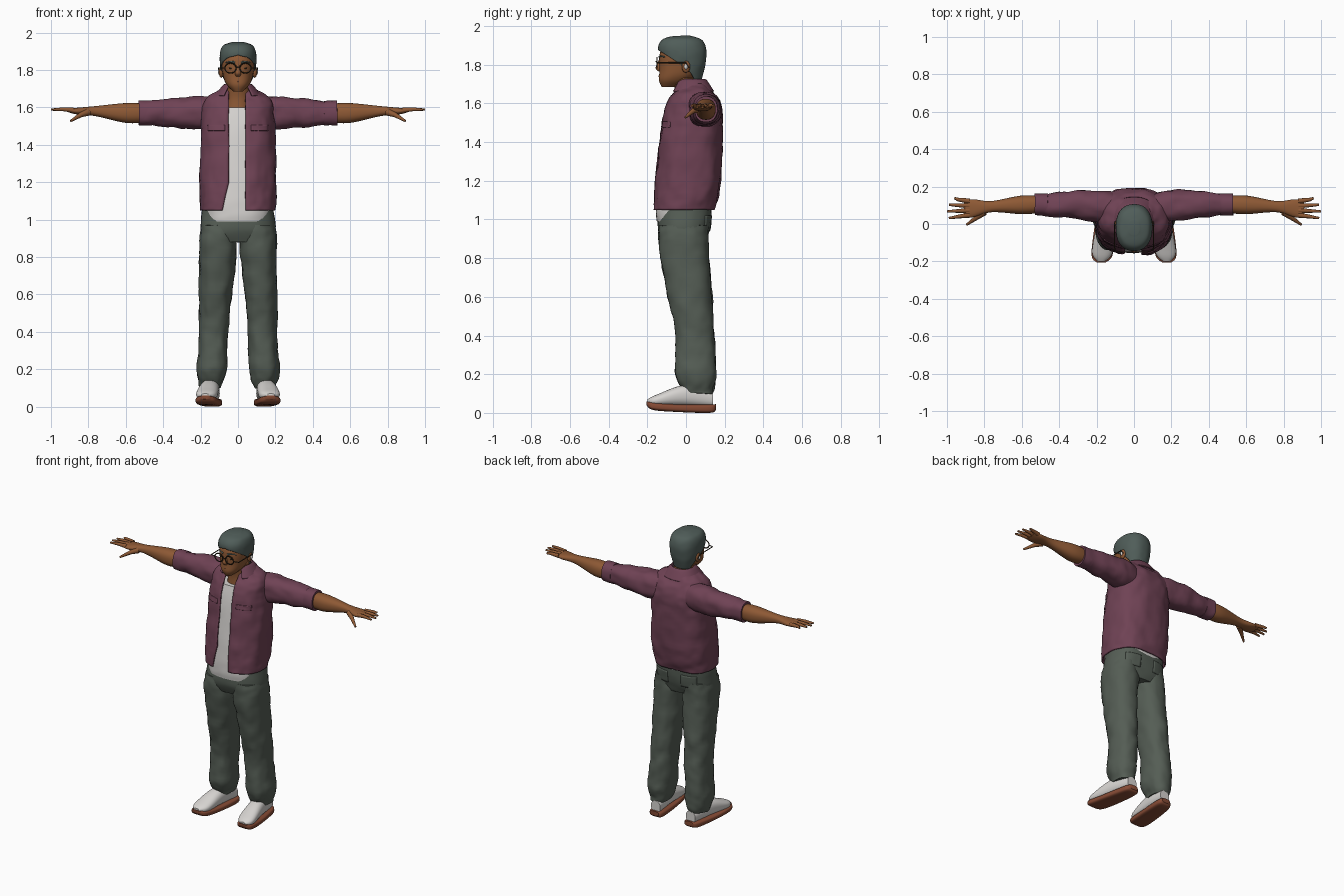
import bpy, bmesh, math
from mathutils import Vector, noise, Matrix

cube = bpy.data.objects.get("Cube")
if cube:
    bpy.data.objects.remove(cube, do_unlink=True)


def material(name, *rgb):
    mat = bpy.data.materials.new(name)
    mat.use_nodes = True
    mat.diffuse_color = (*rgb, 1)
    mat.node_tree.nodes["Principled BSDF"].inputs["Base Color"].default_value = (*rgb, 1)
    return mat


maroon = material("maroon cloth", .16, .055, .09)
green = material("grey green cloth", .09, .11, .09)
skin = material("brown skin", .27, .1, .035)
grey_hair = material("grey green hair", .08, .11, .1)
white = material("off white", .68, .66, .64)
russet = material("russet rubber", .24, .07, .035)
dark = material("dark frame", .03, .02, .01)
lips = material("dark lips", .17, .06, .03)
parts = []


def finish(name, bm, mat):
    mesh = bpy.data.meshes.new(name)
    bm.to_mesh(mesh)
    bm.free()
    mesh.materials.append(mat)
    part = bpy.data.objects.new(name, mesh)
    bpy.context.collection.objects.link(part)
    parts.append(part)
    return part


def blend_rings(rings, steps):
    """Catmull-Rom blend between cross-sections."""
    rows = []
    last = len(rings) - 1
    for i in range(last):
        before, start, end, after = (rings[max(i - 1, 0)], rings[i], rings[i + 1], rings[min(i + 2, last)])
        for k in range(steps):
            t = k / steps
            rows.append([b + t / 2 * (c - a + t * (2 * a - 5 * b + 4 * c - d + t * (3 * (b - c) + d - a)))
                         for a, b, c, d in zip(before, start, end, after)])
    return rows + [rings[last]]


def loft(name, mat, rings, axis="z", side=1, shift=lambda s: 0, gaps=None, power=2.3,
         count=40, steps=7, wrinkle=0, capped=True, thickness=0):
    """Rings are (position, centre, half width, half depth).
    shift gives the sideways centre; gaps gives the front opening angles of a ring."""
    bm = bmesh.new()
    loops = []
    for pos, centre, width, depth in blend_rings(rings, steps):
        begin, stop = gaps(pos, width) if gaps else (0, 0)
        span = math.tau - begin - stop
        loop = []
        for i in range(count):
            angle = begin + span * i / (count - 1 if gaps else count)
            sn, cs = math.sin(angle), math.cos(angle)
            u = shift(pos) + width * math.copysign(abs(sn) ** (2 / power), sn)
            v = centre - depth * math.copysign(abs(cs) ** (2 / power), cs)
            x, y, z = {"z": (u, v, pos), "x": (pos, u, v), "y": (u, pos, v)}[axis]
            loop.append(bm.verts.new((x * side, y, z)))
        loops.append(loop)
    for low, high in zip(loops, loops[1:]):
        for i in range(count - 1 if gaps else count):
            j = (i + 1) % count
            bm.faces.new((low[i], low[j], high[j], high[i]))
    if capped:
        bm.faces.new(loops[-1])
    if gaps:
        bmesh.ops.remove_doubles(bm, verts=bm.verts, dist=.0005)
    else:
        bm.faces.new(loops[0][::-1])
        bmesh.ops.recalc_face_normals(bm, faces=bm.faces)
    bm.normal_update()
    # Cloth folds follow smooth noise
    normals = [vert.normal.copy() for vert in bm.verts]
    for vert, normal in zip(bm.verts, normals):
        point = vert.co * 12
        fold = noise.noise(point) + noise.noise(point * 2.3) / 2
        vert.co += normal * wrinkle * fold
    part = finish(name, bm, mat)
    if thickness:
        part.modifiers.new("thickness", "SOLIDIFY").thickness = thickness
    return part


def tube(name, mat, points, radius, end_radius=None, side=1):
    """Round rod through points, tapering to end_radius."""
    bm = bmesh.new()
    points = [Vector((x * side, y, z)) for x, y, z in points]
    last = len(points) - 1
    end_radius = end_radius or radius
    corners = 10
    loops = []
    old = None
    for i, point in enumerate(points):
        heading = (points[min(i + 1, last)] - points[max(i - 1, 0)]).normalized()
        turn = old.rotation_difference(heading) @ turn if old else heading.to_track_quat("Z", "Y")
        old = heading
        size = radius + (end_radius - radius) * i / last
        loops.append([bm.verts.new(point + turn @ Vector((size * math.cos(a), size * math.sin(a), 0)))
                      for a in (math.tau * k / corners for k in range(corners))])
    for low, high in zip(loops, loops[1:]):
        for i in range(corners):
            bm.faces.new((low[i], low[i - 1], high[i - 1], high[i]))
    bm.faces.new(loops[0])
    bm.faces.new(loops[-1])
    bmesh.ops.recalc_face_normals(bm, faces=bm.faces)
    return finish(name, bm, mat)


def ball(name, mat, centre, scale):
    bm = bmesh.new()
    bmesh.ops.create_uvsphere(bm, u_segments=16, v_segments=10, radius=1,
                              matrix=Matrix.LocRotScale(Vector(centre), None, Vector(scale)))
    return finish(name, bm, mat)


def patch(name, target, x, y, z, width, height):
    """Cloth plate pressed onto a garment along y."""
    bm = bmesh.new()
    bmesh.ops.create_grid(bm, x_segments=8, y_segments=8, size=.5)
    for vert in bm.verts:
        vert.co = (x + vert.co.x * width, y, z + vert.co.y * height)
    part = finish(name, bm, target.data.materials[0])
    press = part.modifiers.new("press", "SHRINKWRAP")
    press.target = target
    press.wrap_method = "PROJECT"
    press.use_project_y = True
    press.use_positive_direction = y < 0
    press.use_negative_direction = y > 0
    part.modifiers.new("thickness", "SOLIDIFY").thickness = .008
    part.modifiers["thickness"].offset = 0


def jacket_edges(z, width):
    """Opening edges of the jacket, flaring on its right towards the hem."""
    flare = max(0, 1.2 - z) / 4
    return [math.asin(min(1, edge / width) ** 1.25) for edge in (.04, .05 + flare)]


def hairline(z, width):
    """Bare angle: none above the brow, widening down to the nape."""
    bare = math.radians(120) * math.sqrt(min(1, max(0, 1.875 - z) / .155))
    return bare, bare


# Open jacket with a folded collar
body = [(1.05, -.01, .2, .16), (1.2, .01, .205, .17), (1.47, .03, .2, .16),
        (1.6, .04, .19, .14), (1.66, .04, .16, .1), (1.7, .04, .09, .07)]
jacket = loft("jacket_body", maroon, body, gaps=jacket_edges, power=2.5, count=72, steps=10,
              wrinkle=.008, capped=False, thickness=.01)
loft("jacket_collar", maroon, [(1.67, .03, .08, .085), (1.72, .03, .07, .07), (1.66, .03, .12, .11)],
     gaps=lambda z, width: (.6, .6), capped=False, thickness=.006)

# Undershirt, a smaller copy of the jacket with its hem showing in front
inner = [(z, centre, width - .02, depth - .015) for z, centre, width, depth in body[:4]]
loft("undershirt", white, [(.99, -.02, .17, .13)] + inner, power=2.5, wrinkle=.003)

# Trouser seat
seat = loft("trouser_seat", green, [(.88, -.01, .17, .11), (.95, -.01, .2, .135), (1.08, 0, .185, .135)],
            power=2.5, wrinkle=.005)

for side, label in ((1, "left"), (-1, "right")):
    # Trouser legs lean outwards towards the hem
    loft(label + "_trouser_leg", green,
         [(.1, .06, .055, .075), (.2, .05, .08, .105), (.4, .045, .077, .1),
          (.6, .02, .087, .113), (.85, -.01, .1, .127), (.97, -.01, .095, .127)],
         side=side, shift=lambda z: .15 - z / 20, wrinkle=.009, steps=9)
    patch(label + "_back_pocket", seat, side * .1, .3, .98, .1, .08)
    patch(label + "_chest_pocket_flap", jacket, side * .115, -.3, 1.49, .09, .03)

    # Shoes splay towards the toe
    def splay(y):
        return .15 - y / 8

    loft(label + "_shoe_sole", russet,
         [(-.205, .05, .025, .01), (-.17, .035, .055, .02), (-.05, .025, .06, .02),
          (.12, .022, .05, .022), (.155, .03, .03, .015)], "y", side, splay, power=3.5)
    loft(label + "_shoe_upper", white,
         [(-.2, .06, .02, .01), (-.15, .065, .055, .03), (0, .09, .05, .055), (.14, .07, .035, .04)],
         "y", side, splay)

    # Arms bow slightly backwards at the elbow
    def bow(x):
        return .105 - (x - .45) ** 2 / 8

    loft(label + "_sleeve", maroon,
         [(.08, 1.57, .07, .08), (.2, 1.57, .085, .09), (.35, 1.57, .07, .076), (.52, 1.57, .055, .063)],
         "x", side, bow, wrinkle=.009)
    loft(label + "_rolled_cuff", maroon, [(.46, 1.57, .06, .068), (.53, 1.57, .058, .066)],
         "x", side, bow, wrinkle=.004)
    loft(label + "_forearm_and_palm", skin,
         [(.5, 1.57, .045, .05), (.6, 1.57, .05, .053), (.76, 1.58, .03, .027),
          (.86, 1.58, .048, .018), (.91, 1.585, .045, .01)], "x", side, bow)

    # Four fanned fingers and a thumb
    for k in range(4):
        fan = k - 1.5
        reach = 1 - (k - 1) ** 2 / 100
        tube(label + "_finger", skin,
             [(.88, .085 + fan / 40, 1.585), (.94, .085 + fan / 33, 1.59), (reach, .085 + fan / 28, 1.588)],
             .014, .006, side)
    tube(label + "_thumb", skin, [(.8, .065, 1.575), (.84, .035, 1.56), (.895, -.004, 1.527)],
         .02, .006, side)

    # Ear, earpiece, eye and brow
    ball(label + "_ear", skin, (side * .09, 0, 1.79), (.012, .022, .032))
    ball(label + "_earpiece", white, (side * .1, 0, 1.79), (.008, .01, .014))
    ball(label + "_eye", dark, (side * .036, -.125, 1.81), (.012, .008, .006))
    tube(label + "_brow", grey_hair, [(.016, -.137, 1.84), (.04, -.13, 1.845), (.065, -.11, 1.84)],
         .006, .003, side)

    # Spectacles
    turns = [math.tau * k / 24 for k in range(25)]
    tube(label + "_spectacle_rim", dark,
         [(.04 + .03 * math.cos(a), -.15, 1.81 + .027 * math.sin(a)) for a in turns], .0035, side=side)
    tube(label + "_spectacle_arm", dark,
         [(.068, -.15, 1.81), (.103, -.14, 1.81), (.105, 0, 1.81), (.1, .015, 1.785)], .003, side=side)

tube("spectacle_bridge", dark, [(-.012, -.15, 1.81), (0, -.155, 1.817), (.012, -.15, 1.81)], .003)

# Neck, head and face
loft("neck", skin, [(1.57, .025, .075, .085), (1.65, .02, .068, .075), (1.73, 0, .063, .07)])
loft("head", skin, [(1.685, -.09, .025, .035), (1.72, -.06, .06, .08), (1.77, -.03, .08, .107),
                    (1.86, -.02, .088, .115), (1.93, -.02, .055, .07)])
loft("nose", skin, [(1.765, -.13, .012, .012), (1.785, -.135, .016, .022), (1.83, -.13, .007, .008)])
tube("mouth", lips, [(-.026, -.125, 1.738), (0, -.137, 1.74), (.026, -.125, 1.738)], .005)

# Short hair shell cut along the hairline
loft("hair", grey_hair, [(1.72, 0, .07, .08), (1.8, -.01, .093, .11), (1.88, -.02, .098, .124),
                         (1.93, -.02, .08, .1), (1.95, -.02, .03, .04)],
     gaps=hairline, count=60, steps=12, wrinkle=.002, thickness=.012)

# Smooth shading with crisp edges
bpy.ops.object.select_all(action="DESELECT")
for part in parts:
    part.select_set(True)
bpy.context.view_layer.objects.active = parts[0]
bpy.ops.object.shade_smooth_by_angle(angle=math.radians(45))
